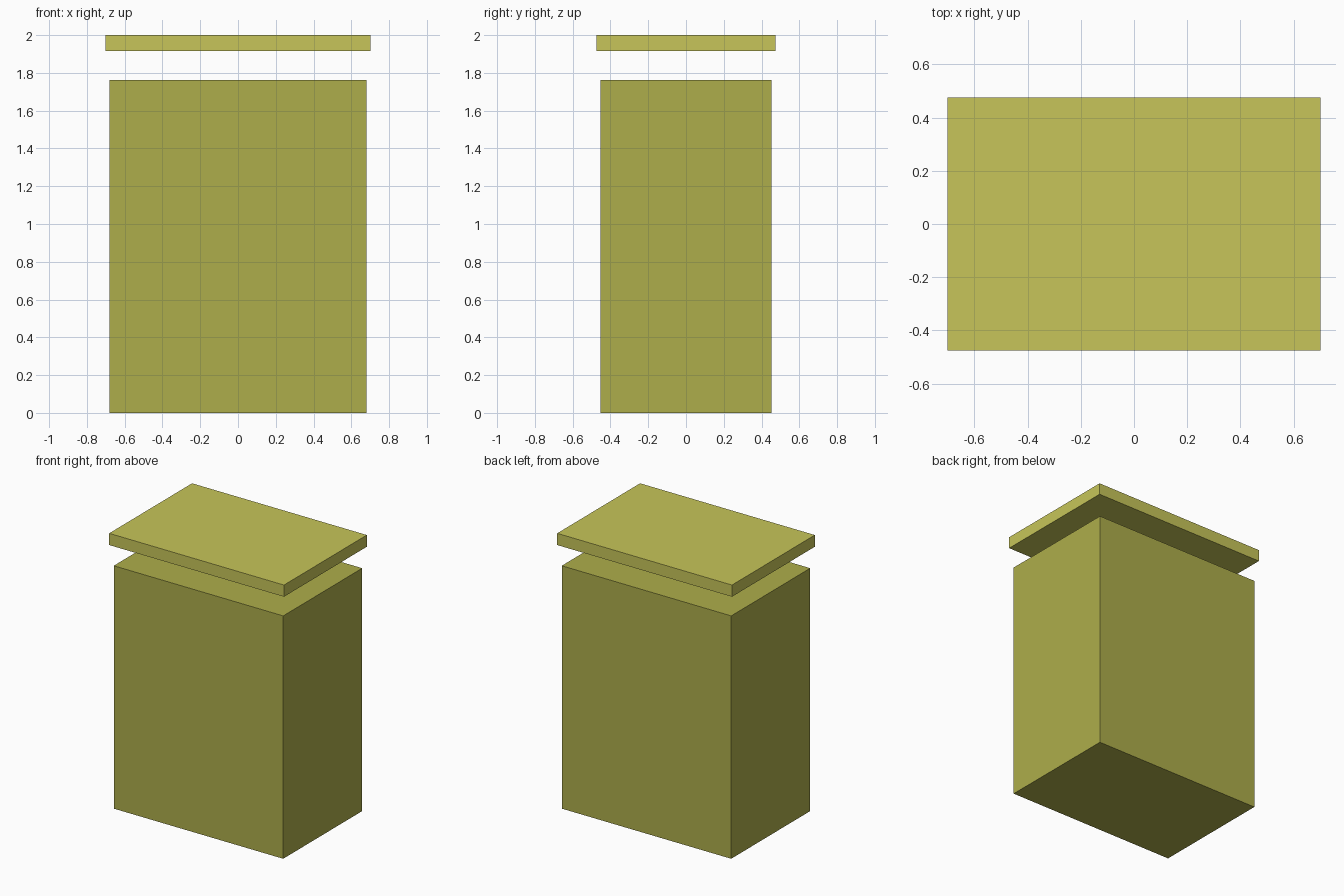
import bpy

if "Cube" in bpy.data.objects:
    bpy.data.objects.remove(bpy.data.objects["Cube"])


def material(name, rgb):
    mat = bpy.data.materials.new(name)
    mat.diffuse_color = (*rgb, 1.0)
    mat.use_nodes = True
    mat.node_tree.nodes["Principled BSDF"].inputs["Base Color"].default_value = mat.diffuse_color
    return mat


def box(name, width, depth, z0, z1, mat):
    bpy.ops.mesh.primitive_cube_add(size=1, location=(0, 0, (z0 + z1) / 2))
    obj = bpy.context.object
    obj.name = name
    obj.scale = (width, depth, z1 - z0)
    bpy.ops.object.transform_apply(location=False, rotation=False, scale=True)
    obj.data.materials.append(mat)
    return obj


# Container body
box("bin_body", 1.36, 0.906, 0.0, 1.762, material("body_olive", (0.42, 0.42, 0.07)))

# Lid floating above the body
box("bin_lid", 1.403, 0.95, 1.915, 2.0, material("lid_yellow", (0.57, 0.56, 0.10)))
